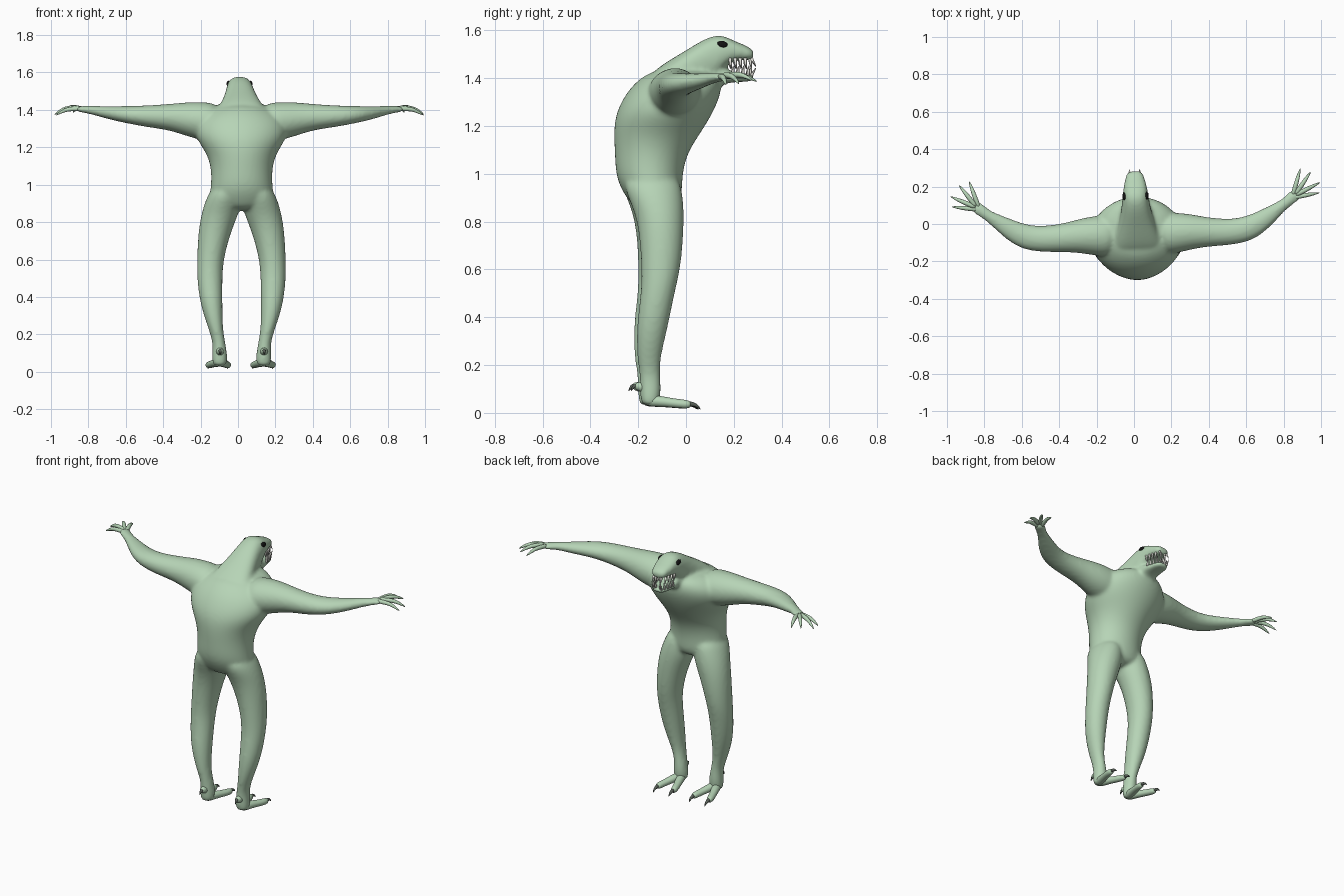
import bpy, bmesh, math
from mathutils import Vector, Matrix

X, Y, Z = Vector((1, 0, 0)), Vector((0, 1, 0)), Vector((0, 0, 1))
# The whole figure stands turned a little about z
POSE = Matrix.Translation((0.014, 0, 0)) @ Matrix.Rotation(math.radians(2.2), 4, 'Z')


def material(name, rgb):
    m = bpy.data.materials.new(name)
    m.diffuse_color = (*rgb, 1)
    return m


GREEN = material("pale green skin", (0.47, 0.66, 0.47))
WHITE = material("tooth white", (0.80, 0.80, 0.74))
BLACK = material("eye black", (0.006, 0.006, 0.006))
DARK = material("claw grey", (0.10, 0.12, 0.10))


def tube(bm, pts, axis=None, up=Z, sx=1, sides=16, power=1.0):
    """Loft ellipses (x, y, z, side radius, up radius) along a path; sx=-1 mirrors."""
    cs = [Vector(p[:3]) for p in pts]
    rings = []
    for i, p in enumerate(pts):
        t = axis or (cs[min(i + 1, len(cs) - 1)] - cs[max(i - 1, 0)]).normalized()
        a = t.cross(up).normalized()
        b = a.cross(t).normalized()
        ring = []
        for k in range(sides):
            w = 2 * math.pi * k / sides
            c, s = math.cos(w), math.sin(w)
            c = math.copysign(abs(c) ** power, c)
            s = math.copysign(abs(s) ** power, s)
            v = cs[i] + (a * p[3] * c + b * p[4] * s) * 1.025
            ring.append(bm.verts.new((v.x * sx, v.y, v.z)))
        rings.append(ring)
    for r, q in zip(rings, rings[1:]):
        for k in range(sides):
            j = (k + 1) % sides
            bm.faces.new((r[k], r[j], q[j], q[k]))
    bm.faces.new(rings[0])
    bm.faces.new(rings[-1])


def finish(name, bm, mat, subsurf=0):
    bmesh.ops.recalc_face_normals(bm, faces=bm.faces)
    me = bpy.data.meshes.new(name)
    bm.to_mesh(me)
    bm.free()
    me.transform(POSE)
    me.materials.append(mat)
    for p in me.polygons:
        p.use_smooth = True
    ob = bpy.data.objects.new(name, me)
    bpy.context.collection.objects.link(ob)
    if subsurf:
        ob.modifiers.new("round", 'SUBSURF').levels = subsurf
        ob.modifiers["round"].render_levels = subsurf
    return ob


def span(y0, y1, z, rx):
    """Horizontal ring from its back and front edge."""
    return (0, (y0 + y1) / 2, z, rx, (y1 - y0) / 2)


def slab(y, z0, z1, rx):
    """Upright ring across the head from its lower and upper edge."""
    return (0, y, (z0 + z1) / 2, rx, (z1 - z0) / 2)


# Body: torso, head, jaw, arms and legs fused into one skin
bm = bmesh.new()
tube(bm, [span(-.22, -.05, .86, .11), span(-.255, -.015, .91, .175),
          span(-.293, -.018, .98, .165), span(-.297, .0, 1.08, .16),
          span(-.302, .06, 1.17, .185), span(-.295, .11, 1.25, .245),
          span(-.255, .145, 1.33, .255), span(-.205, .15, 1.39, .21),
          span(-.13, .12, 1.44, .12)], axis=Z, up=Y)
tube(bm, [slab(-.17, 1.24, 1.40, .15), slab(-.1, 1.27, 1.457, .135),
          slab(0, 1.32, 1.515, .098), slab(.07, 1.36, 1.56, .08),
          slab(.13, 1.40, 1.582, .071), slab(.165, 1.455, 1.574, .067),
          slab(.21, 1.475, 1.552, .06), slab(.25, 1.475, 1.537, .05),
          slab(.275, 1.477, 1.522, .041), slab(.282, 1.482, 1.515, .034)],
     axis=Y, power=.8)
tube(bm, [slab(.06, 1.33, 1.46, .06), slab(.12, 1.355, 1.46, .064),
          slab(.165, 1.38, 1.435, .06), slab(.22, 1.384, 1.422, .053),
          slab(.265, 1.386, 1.418, .044), slab(.284, 1.39, 1.416, .034)],
     axis=Y, power=.8)
for sx in (1, -1):
    tube(bm, [(.12, -.06, 1.33, .11, .10), (.2, -.055, 1.34, .11, .103),
              (.29, -.052, 1.353, .094, .09), (.38, -.058, 1.362, .077, .07),
              (.5, -.063, 1.366, .069, .058), (.59, -.05, 1.373, .068, .048),
              (.66, -.015, 1.38, .058, .04), (.73, .033, 1.389, .042, .031),
              (.795, .077, 1.399, .028, .022), (.835, .108, 1.403, .034, .018),
              (.87, .137, 1.405, .033, .014)], sx=sx)
    tube(bm, [(.08, -.15, 1.0, .07, .11), (.093, -.14, .93, .095, .12),
              (.113, -.117, .85, .1, .104), (.143, -.108, .75, .087, .092),
              (.166, -.11, .61, .071, .082), (.171, -.123, .51, .068, .07),
              (.163, -.148, .36, .06, .066), (.14, -.162, .23, .038, .049),
              (.122, -.156, .16, .033, .042), (.118, -.152, .10, .04, .044),
              (.118, -.155, .05, .04, .04), (.118, -.155, .03, .033, .03)],
         axis=Z, up=Y, sx=sx)
body = finish("body", bm, GREEN, 2)
rm = body.modifiers.new("fuse", 'REMESH')
rm.mode = 'VOXEL'
rm.voxel_size = 0.010
rm.use_smooth_shade = True
sm = body.modifiers.new("soften", 'SMOOTH')
sm.factor, sm.iterations = 0.5, 8

# Fingers: four long tapering ones on each hand
bm = bmesh.new()
for sx in (1, -1):
    for base, tip in (((.845, .135, 1.403), (.887, .265, 1.385)),
                      ((.865, .14, 1.408), (.942, .245, 1.388)),
                      ((.872, .13, 1.408), (.99, .185, 1.374)),
                      ((.86, .112, 1.402), (.985, .130, 1.370))):
        b, t = Vector(base), Vector(tip)
        path = []
        for f, r in ((-.15, .013), (.15, .0135), (.45, .0125), (.75, .009), (1, .002)):
            p = b.lerp(t, f) + Z * (.018 * math.sin(math.pi * max(f, 0)))
            path.append((*p, r, r))
        tube(bm, path, sx=sx, sides=8)
finish("fingers", bm, GREEN, 1)

# Toes: two splayed forward and a short heel spur on each foot
toes, claws = bmesh.new(), bmesh.new()
for sx in (1, -1):
    for tx in (.068, .172):
        tube(toes, [(.118, -.18, .05, .025, .025), (.118 * .7 + tx * .3, -.12, .05, .026, .025),
                    (.118 * .3 + tx * .7, -.06, .041, .021, .019),
                    (tx, -.005, .036, .021, .02), (tx, .016, .034, .013, .013)],
             sx=sx, sides=10)
        tube(claws, [(tx, .0, .038, .012, .013), (tx, .025, .037, .010, .010),
                     (tx, .043, .028, .006, .006), (tx, .055, .014, .001, .001)],
             sx=sx, sides=8)
    tube(toes, [(.118, -.165, .10, .025, .025), (.118, -.2, .112, .02, .02),
                (.118, -.22, .113, .014, .014)], sx=sx, sides=10)
    tube(claws, [(.118, -.205, .115, .011, .011), (.118, -.225, .113, .009, .009),
                 (.118, -.236, .09, .001, .001)], up=X, sx=sx, sides=8)
finish("toes", toes, GREEN, 1)
finish("toe_claws", claws, DARK, 1)

# Teeth: upper row points down, lower row points up between them
bm = bmesh.new()
for z, dz, shift in ((1.484, -.046, 0), (1.410, .042, .011)):
    for sx in (1, -1):
        for k in range(5):
            y = .182 + k * .0215 + shift * (k < 4)
            x = (.052, .048, .043, .036, .015)[k]
            tube(bm, [(x, y, z, .007, .007), (x, y + .002, z + dz * .5, .0055, .0055),
                      (x, y + .007, z + dz, .0008, .0008)], up=X, sx=sx, sides=6)
        # front fang of each row
        tube(bm, [(.027, .272, z, .007, .007), (.028, .292, z + dz * .75, .001, .001)],
             up=X, sx=sx, sides=6)
finish("teeth", bm, WHITE)

# Eyes: flat black ovals on the sides of the head
bm = bmesh.new()
for sx in (1, -1):
    m = (Matrix.Translation((.0595 * sx, .15, 1.542)) @ Matrix.Rotation(-.3 * sx, 4, 'Y')
         @ Matrix.Rotation(-.2, 4, 'X') @ Matrix.Diagonal((.010, .022, .014, 1)))
    bmesh.ops.create_uvsphere(bm, u_segments=16, v_segments=10, radius=1, matrix=m)
finish("eyes", bm, BLACK)
